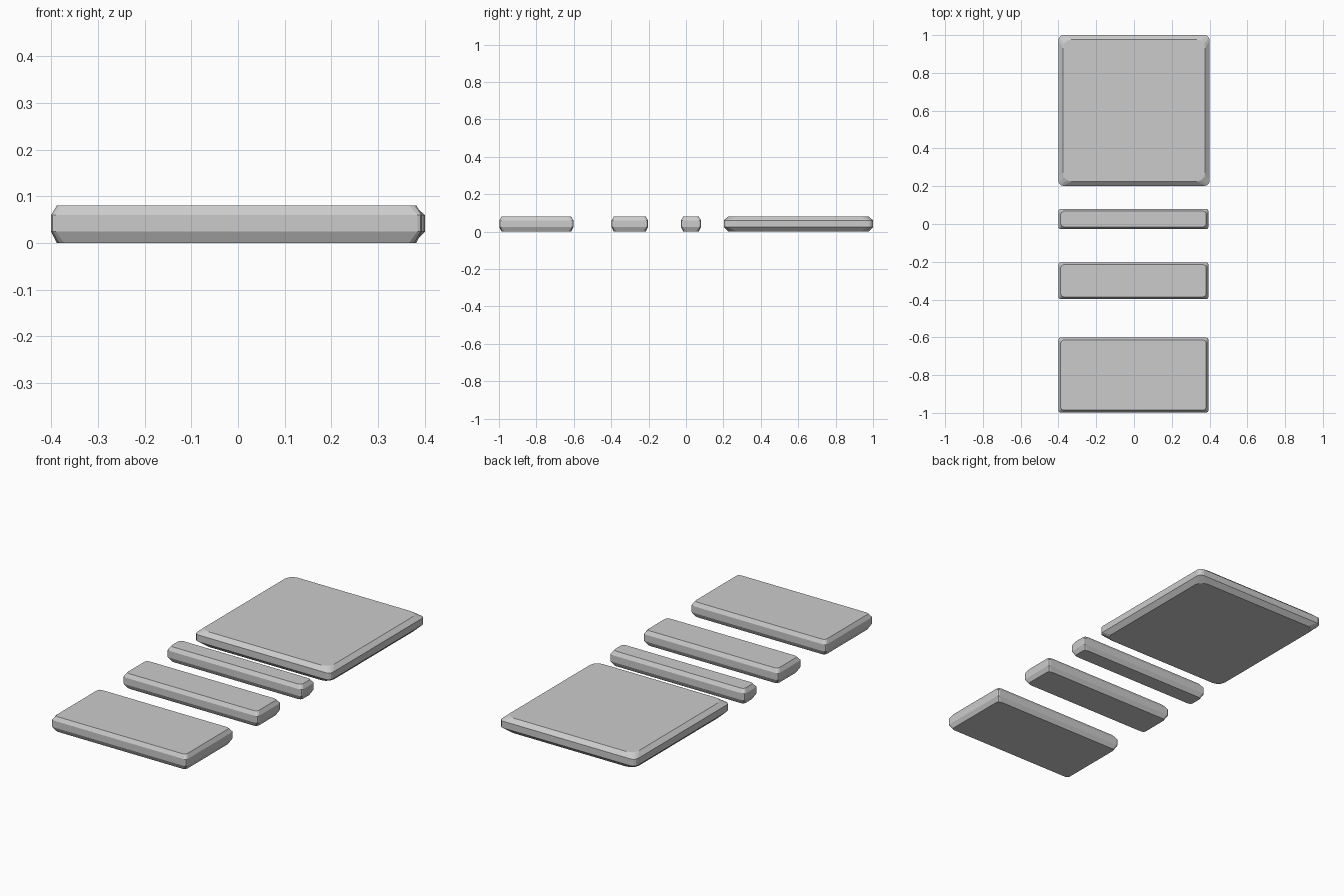
import bpy, bmesh, math

if "Cube" in bpy.data.objects:
    bpy.data.objects.remove(bpy.data.objects["Cube"])


def outline(x0, x1, y0, y1, r, seg):
    # rectangle outline with cut or rounded corners
    pts = []
    for i, (cx, cy) in enumerate([(x1 - r, y1 - r), (x0 + r, y1 - r),
                                  (x0 + r, y0 + r), (x1 - r, y0 + r)]):
        for k in range(seg + 1):
            a = math.pi / 2 * (i + k / seg)
            pts.append((cx + r * math.cos(a), cy + r * math.sin(a)))
    return pts


def slab(name, x0, x1, y0, y1, inset, r_out, r_in, seg):
    bm = bmesh.new()
    rings = []
    # bottom face, lower side, upper side, top face
    for z, d, r in [(0, inset, r_in), (0.024, 0, r_out),
                    (0.06, 0, r_out), (0.08, inset, r_in)]:
        pts = outline(x0 + d, x1 - d, y0 + d, y1 - d, r, seg)
        rings.append([bm.verts.new((x, y, z)) for x, y in pts])
    n = len(rings[0])
    for a, b in zip(rings, rings[1:]):
        for i in range(n):
            j = (i + 1) % n
            bm.faces.new((a[i], a[j], b[j], b[i]))
    bm.faces.new(rings[0][::-1])
    bm.faces.new(rings[-1])
    mesh = bpy.data.meshes.new(name)
    bm.to_mesh(mesh)
    bm.free()
    bpy.context.collection.objects.link(bpy.data.objects.new(name, mesh))


# three narrower slabs with small chamfers
for name, y0, y1 in [("half_slab", -0.998, -0.602),
                     ("quarter_slab", -0.398, -0.203),
                     ("narrow_slab", -0.027, 0.08)]:
    slab(name, -0.4, 0.394, y0, y1, 0.012, 0.01, 0.016, 2)

# large square slab with wider chamfers
slab("square_slab", -0.4, 0.4, 0.202, 1.0, 0.023, 0.025, 0.045, 3)
